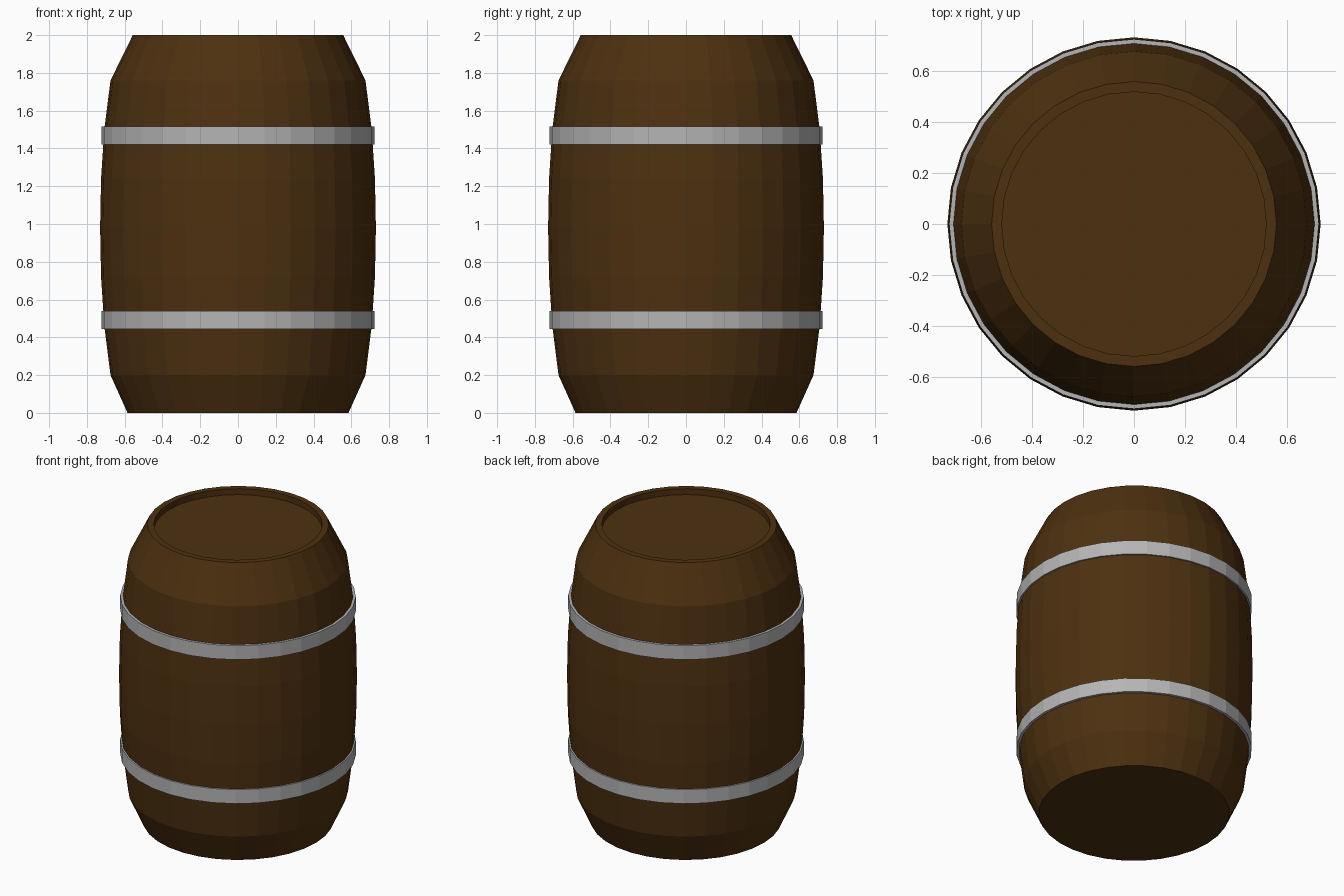
import bpy, bmesh
from math import cos, sin, pi

if "Cube" in bpy.data.objects:
    bpy.data.objects.remove(bpy.data.objects["Cube"])

SIDES = 32

def material(name, color):
    m = bpy.data.materials.new(name)
    m.diffuse_color = color
    m.use_nodes = True
    m.node_tree.nodes["Principled BSDF"].inputs["Base Color"].default_value = m.diffuse_color
    return m

def lathe(name, profile, mat, closed=False):
    """Revolve an (r, z) profile around z; open profiles get end caps."""
    bm = bmesh.new()
    rings = [[bm.verts.new((r * cos(2 * pi * i / SIDES), r * sin(2 * pi * i / SIDES), z))
              for i in range(SIDES)] for r, z in profile]
    pairs = list(zip(rings, rings[1:]))
    if closed:
        pairs.append((rings[-1], rings[0]))
    for a, b in pairs:
        for i in range(SIDES):
            j = (i + 1) % SIDES
            bm.faces.new((a[i], a[j], b[j], b[i]))
    if not closed:
        bm.faces.new(rings[0][::-1])
        bm.faces.new(rings[-1])
    bmesh.ops.recalc_face_normals(bm, faces=bm.faces)
    me = bpy.data.meshes.new(name)
    bm.to_mesh(me)
    bm.free()
    ob = bpy.data.objects.new(name, me)
    bpy.context.collection.objects.link(ob)
    me.materials.append(mat)
    return ob

wood = material("wood", (0.075, 0.03, 0.005, 1))
metal = material("metal", (0.46, 0.46, 0.46, 1))

# Bulging body with a recessed lid inside the top rim
lathe("barrel_body", [(0.585, 0), (0.675, 0.20), (0.708, 0.46), (0.725, 0.72), (0.73, 0.98),
                      (0.725, 1.24), (0.708, 1.50), (0.675, 1.76), (0.557, 2.0),
                      (0.517, 2.0), (0.517, 1.96)], wood)

# Two metal hoops
for name, z in (("lower_hoop", 0.445), ("upper_hoop", 1.42)):
    lathe(name, [(0.70, z), (0.723, z), (0.723, z + 0.095), (0.70, z + 0.095)], metal, closed=True)
